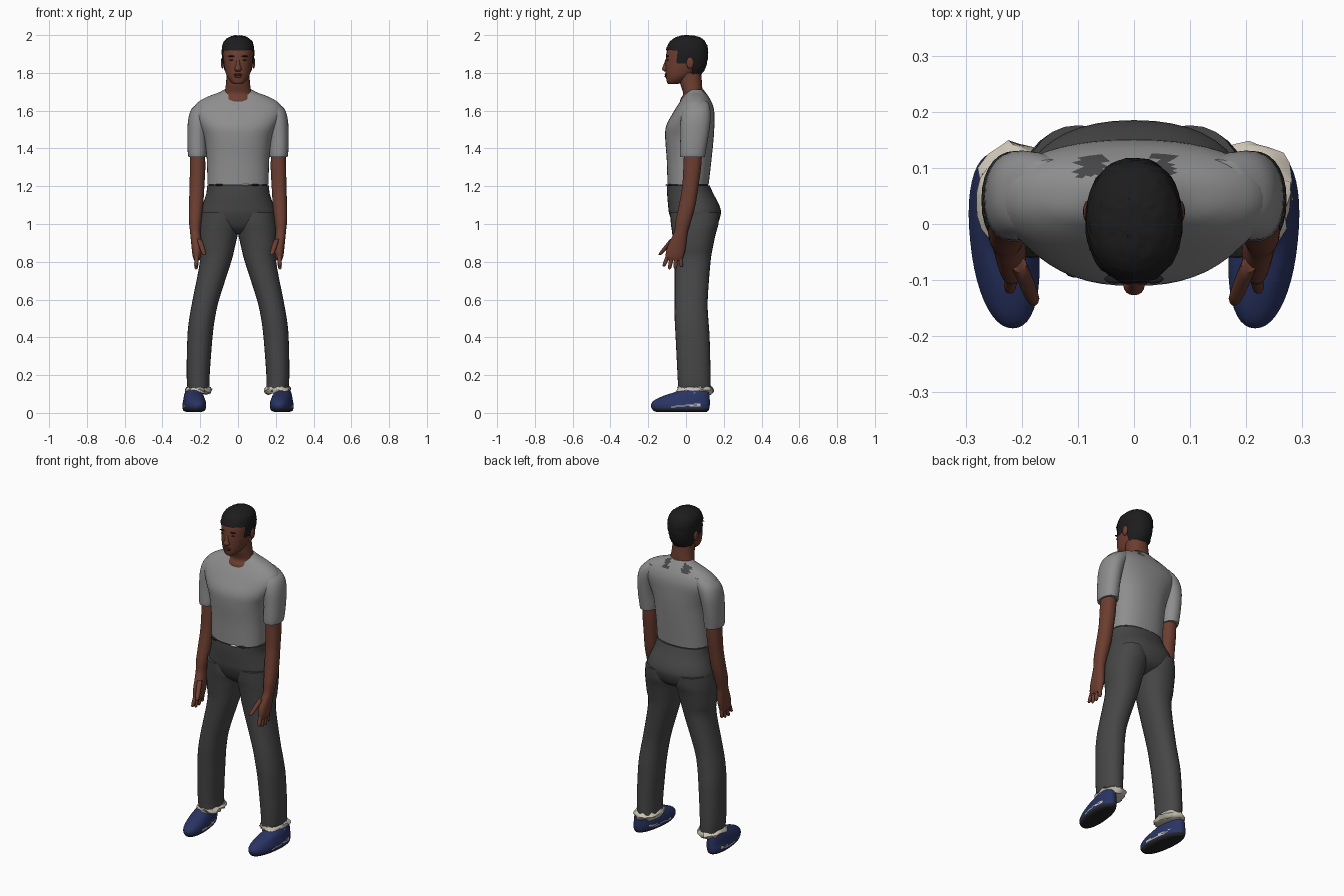
import bpy, bmesh, math, random
from mathutils import Vector

random.seed(4)
default = bpy.data.objects.get("Cube")
if default:
    bpy.data.objects.remove(default, do_unlink=True)


def material(name, r, g, b):
    m = bpy.data.materials.new(name)
    m.use_nodes = True
    m.diffuse_color = (r, g, b, 1)
    m.node_tree.nodes["Principled BSDF"].inputs["Base Color"].default_value = (r, g, b, 1)
    return m


SHIRT = material("grey shirt", .27, .27, .27)
PANTS = material("charcoal cloth", .062, .062, .062)
SKIN = material("brown skin", .15, .047, .029)
LIPS = material("dark lips", .1, .028, .02)
HAIR = material("black hair", .012, .012, .013)
SHOE = material("navy shoe", .022, .034, .125)
SOLE = material("dark sole", .018, .018, .02)
CREAM = material("cream trim", .6, .55, .46)


def finish(name, bm, mats, rule=None):
    """Turn a bmesh into a smooth object; rule picks a material index per face."""
    bmesh.ops.recalc_face_normals(bm, faces=bm.faces)
    if rule:
        for f in bm.faces:
            f.material_index = rule(f.calc_center_median())
    mesh = bpy.data.meshes.new(name)
    bm.to_mesh(mesh)
    bm.free()
    for m in mats:
        mesh.materials.append(m)
    mesh.shade_smooth()
    mesh.set_sharp_from_angle(angle=math.radians(50))
    obj = bpy.data.objects.new(name, mesh)
    bpy.context.collection.objects.link(obj)
    return obj


def spline(rows, steps):
    """Pass a smooth curve through the rows of numbers."""
    out = []
    for i in range(len(rows) - 1):
        p, q = rows[i], rows[i + 1]
        o, r = rows[max(i - 1, 0)], rows[min(i + 2, len(rows) - 1)]
        for k in range(steps):
            t = k / steps
            out.append([b + t * ((c - a) + t * ((2 * a - 5 * b + 4 * c - d) + t * (3 * b - a - 3 * c + d))) / 2
                        for a, b, c, d in zip(o, p, q, r)])
    return out + [rows[-1]]


def loft(name, rows, mats, side=1, power=2.2, sides=28, steps=4,
         jitter=0, lean=0, rule=None, keep=None):
    """Skin level rings, each row being z, x from, x to, y from, y to."""
    bm = bmesh.new()
    rings = []
    for z, x0, x1, y0, y1 in spline(rows, steps):
        ring = []
        for i in range(sides):
            a = math.tau * i / sides
            c, s = math.cos(a), math.sin(a)
            ex = math.copysign(abs(c) ** (2 / power), c)
            ey = math.copysign(abs(s) ** (2 / power), s)
            y = (y0 + y1) / 2 + ey * (y1 - y0) / 2
            x = (x0 + x1) / 2 + ex * (x1 - x0) / 2 + lean * y
            co = Vector((side * x, y, z))
            if jitter:
                co += Vector([random.uniform(-jitter, jitter) for _ in range(3)])
            ring.append(bm.verts.new(co))
        rings.append(ring)
    for lo, hi in zip(rings, rings[1:]):
        for i in range(sides):
            j = (i + 1) % sides
            bm.faces.new((lo[i], lo[j], hi[j], hi[i]))
    bm.faces.new(rings[0])
    bm.faces.new(rings[-1])
    if keep:
        drop = [f for f in bm.faces if not keep(f.calc_center_median())]
        bmesh.ops.delete(bm, geom=drop, context="FACES")
    return finish(name, bm, mats, rule)


def body(name, rows, mats, **options):
    """Loft centred on x = 0; rows are z, half width, y from, y to."""
    return loft(name, [(z, -w, w, a, b) for z, w, a, b in rows], mats, **options)


def blob(name, centre, size, mat):
    bm = bmesh.new()
    bmesh.ops.create_uvsphere(bm, u_segments=14, v_segments=8, radius=1)
    bmesh.ops.scale(bm, vec=size, verts=bm.verts)
    bmesh.ops.translate(bm, vec=centre, verts=bm.verts)
    return finish(name, bm, [mat])


def finger(name, start, end, r, side):
    a, b = Vector(start), Vector(end)
    rows = []
    for t, k in ((0, 1), (.5, 1), (.9, .8), (1, .25)):
        p = a.lerp(b, t)
        rows.append((p.z, p.x - r * k, p.x + r * k, p.y - r * k, p.y + r * k))
    loft(name, rows, [SKIN], side, power=2, sides=10, steps=2)


# Shirt, with two dark worn patches behind the collar
def patch(c):
    return int(c.y > .085 and c.z > 1.665 and (-.1 < c.x < -.05 or .035 < c.x < .07))


body("shirt", [(1.21, .162, -.098, .12), (1.34, .165, -.102, .135), (1.45, .178, -.11, .146),
               (1.52, .205, -.105, .15), (1.59, .238, -.068, .15), (1.635, .222, -.04, .14),
               (1.67, .17, -.015, .122), (1.695, .105, .0, .105), (1.712, .072, .012, .092)],
     [SHIRT, PANTS], power=2.3, sides=48, rule=patch)

# Waist: belt line, front tabs and hips
body("belt", [(1.19, .155, -.094, .115), (1.215, .157, -.096, .117)], [SOLE], steps=1)
for x in (-.1, .04, .09):
    blob("waist_tab", (x, -.086 - .012 * (abs(x) < .08), 1.207), (.022, .01, .006), CREAM if x == .04 else SOLE)
body("hips", [(.95, .1, -.02, .09), (.985, .175, -.06, .155), (1.05, .2, -.088, .184),
              (1.1, .188, -.095, .176), (1.16, .168, -.1, .145), (1.205, .164, -.1, .125)],
     [PANTS], sides=40)

# Neck and head
body("neck", [(1.63, .088, -.03, .085), (1.66, .08, -.03, .085), (1.69, .072, -.015, .087),
              (1.74, .064, -.03, .085), (1.8, .06, -.04, .08)], [SKIN])
body("head", [(1.74, .018, -.092, -.05), (1.75, .036, -.101, -.02), (1.78, .058, -.106, .03),
              (1.82, .07, -.108, .07), (1.86, .076, -.108, .1), (1.92, .078, -.1, .105),
              (1.965, .06, -.07, .08), (1.985, .03, -.03, .05)], [SKIN], sides=36)
body("nose", [(1.808, .012, -.116, -.09), (1.82, .019, -.127, -.09), (1.84, .012, -.12, -.09),
              (1.875, .008, -.107, -.09)], [SKIN], sides=16)
blob("upper_lip", (0, -.104, 1.791), (.024, .009, .006), LIPS)
blob("lower_lip", (0, -.103, 1.781), (.021, .01, .007), LIPS)


# Cropped hair, lower at the nape than at the forehead
def hairline(c):
    if c.y < -.045:
        return c.z > 1.922
    return c.z > (1.85 if c.y < .035 else 1.785)


body("hair", [(1.785, .058, -.05, .075), (1.82, .075, -.1, .1), (1.87, .083, -.112, .115),
              (1.92, .086, -.106, .117), (1.96, .078, -.089, .106), (1.985, .055, -.06, .08),
              (1.998, .02, -.02, .04)], [HAIR], sides=44, steps=5, jitter=.0018, keep=hairline)

# Everything that comes in left and right pairs
for side, tag in ((1, "left_"), (-1, "right_")):
    blob(tag + "ear", (side * .082, .022, 1.853), (.009, .02, .031), SKIN)
    blob(tag + "eyebrow", (side * .033, -.098, 1.888), (.02, .008, .004), HAIR)
    blob(tag + "eye", (side * .032, -.097, 1.868), (.014, .007, .004), SOLE)

    loft(tag + "sleeve", [(1.355, .168, .262, -.03, .1), (1.38, .165, .266, -.032, .104),
                          (1.46, .165, .268, -.03, .118), (1.55, .15, .264, -.028, .13),
                          (1.61, .12, .245, -.015, .128), (1.65, .1, .195, .01, .115)], [SHIRT], side)
    loft(tag + "arm", [(.808, .203, .232, -.1, -.02), (.83, .197, .24, -.108, -.012),
                       (.87, .192, .245, -.102, -.002), (.92, .195, .25, -.08, .004),
                       (.96, .199, .254, -.062, .01), (1.02, .193, .26, -.054, .028),
                       (1.1, .184, .26, -.037, .05), (1.2, .178, .256, -.02, .066),
                       (1.3, .173, .255, -.014, .08), (1.4, .176, .252, -.01, .086)], [SKIN], side)

    # Hand
    for part, y, tip, low in (("index", -.093, -.118, .775), ("middle", -.073, -.088, .76),
                              ("ring", -.051, -.057, .762), ("little", -.031, -.025, .772)):
        finger(tag + part + "_finger", (.218, y, .84), (.222, tip, low), .0115, side)
    finger(tag + "thumb", (.205, -.072, .92), (.177, -.14, .835), .014, side)

    loft(tag + "trouser_leg", [(.11, .15, .265, -.04, .13), (.2, .15, .272, -.045, .13),
                               (.4, .135, .268, -.055, .125), (.5, .122, .258, -.06, .118),
                               (.6, .1, .24, -.06, .115), (.8, .036, .202, -.06, .13),
                               (.88, .016, .208, -.066, .143), (.95, .0, .21, -.073, .158),
                               (1.0, -.01, .207, -.08, .172), (1.06, .0, .198, -.084, .176)],
         [PANTS], side)

    # Frayed cuff
    loft(tag + "cuff", [(.1, .153, .27, -.038, .13), (.12, .14, .283, -.045, .146),
                        (.138, .153, .268, -.04, .128)], [CREAM], side, sides=22, steps=2, jitter=.007)

    # Shoe with a dark sole and scuffed welt
    def shoe_colour(c):
        if c.z < .022:
            return 1
        welt = .035 + .12 * max(c.y, 0)
        return 2 if abs(c.z - welt) < .007 and -.1 < c.y < .08 and random.random() < .5 else 0

    loft(tag + "shoe", [(.006, .195, .275, -.16, .11), (.014, .18, .29, -.175, .12),
                        (.04, .174, .295, -.186, .126), (.065, .177, .29, -.17, .126),
                        (.09, .184, .284, -.12, .124), (.11, .192, .276, -.06, .12),
                        (.125, .197, .27, -.03, .11)],
         [SHOE, SOLE, CREAM], side, sides=44, steps=5, lean=.1, rule=shoe_colour)
